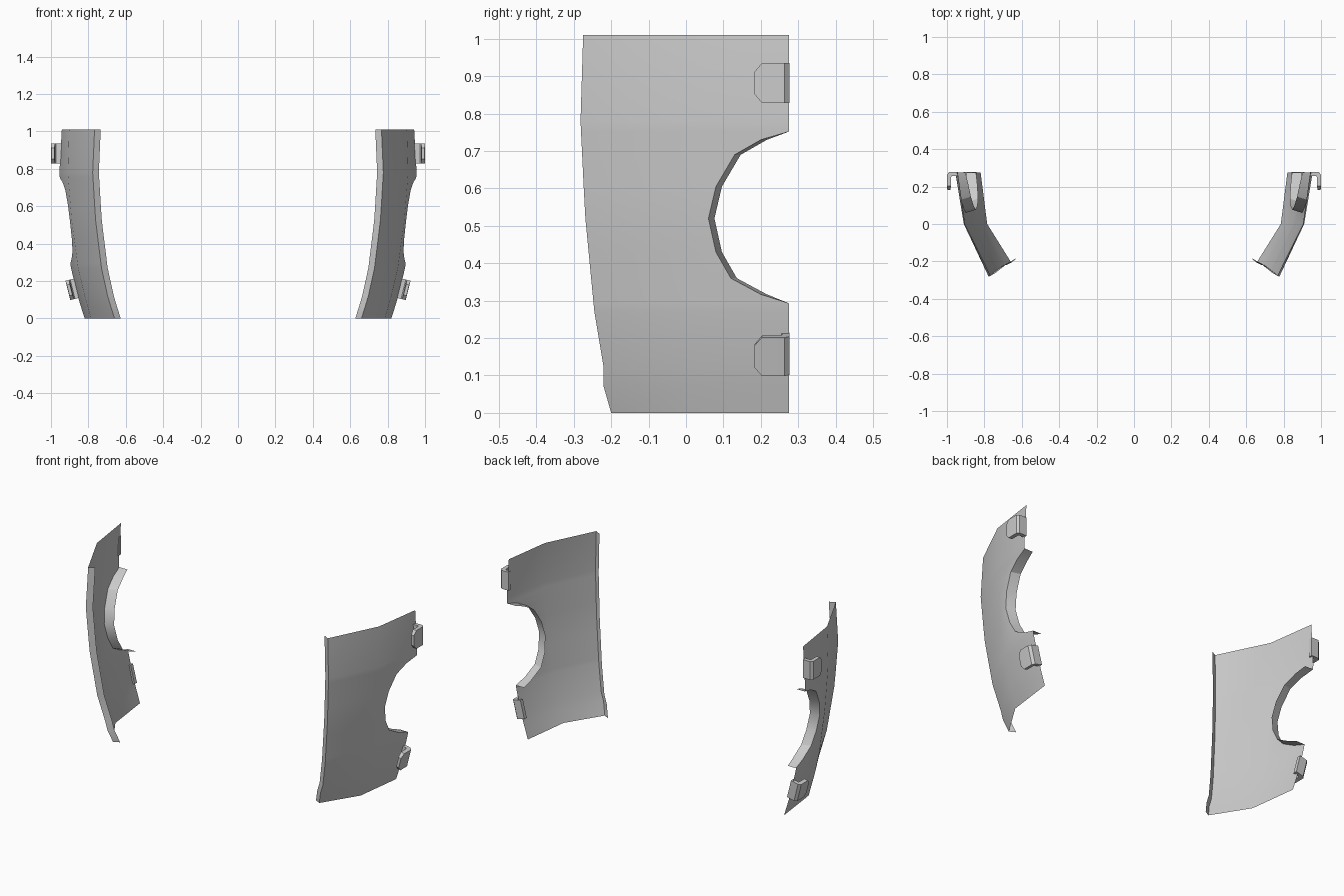
import bpy, bmesh, math
from mathutils import Matrix

if "Cube" in bpy.data.objects:
    bpy.data.objects.remove(bpy.data.objects["Cube"])

# z, back x (y=.275), mid x (y=0), front x, front y
ROWS = [
    (1.01, .942, .903, .767, -.275),
    (.78, .955, .91, .777, -.282),
    (.53, .935, .89, .762, -.27),
    (.27, .893, .855, .73, -.245),
    (.12, .857, .82, .697, -.22),
    (.07, .842, .805, .682, -.22),
    (0, .82, .785, .66, -.20),
]
# side notch: z, y
NOTCH = [(.752, .275), (.73, .2), (.69, .13), (.605, .08), (.52, .06),
         (.43, .08), (.36, .12), (.317, .2), (.293, .275)]
BACK = .275


def section(z):
    for a, b in zip(ROWS, ROWS[1:]):
        if a[0] >= z >= b[0]:
            t = (a[0] - z) / (a[0] - b[0])
            return [p + (q - p) * t for p, q in zip(a[1:], b[1:])]


def finish(bm, name):
    me = bpy.data.meshes.new(name)
    bm.to_mesh(me)
    bm.free()
    ob = bpy.data.objects.new(name, me)
    bpy.context.collection.objects.link(ob)
    bpy.ops.object.select_all(action='DESELECT')
    ob.select_set(True)
    bpy.context.view_layer.objects.active = ob
    bpy.ops.object.shade_smooth_by_angle(angle=math.radians(25))
    mod = ob.modifiers.new("mirror", 'MIRROR')
    mod.use_mirror_merge = False
    return ob


# curved side panel with turned-in front lip and notch rim
def side_panel():
    bm = bmesh.new()
    notch = dict(NOTCH)
    levels = sorted({r[0] for r in ROWS if not .293 < r[0] < .752} | set(notch), reverse=True)
    rows = []
    for z in levels:
        bx, mx, fx, fy = section(z)
        y = notch.get(z, BACK)
        ex = mx + (bx - mx) * y / BACK
        row = [bm.verts.new(p) for p in (
            (ex, y, z), (mx, 0, z), (fx, fy, z), (fx - .033, fy + .018, z))]
        rim = bm.verts.new((ex - .052, min(y + .016, BACK), z)) if z in notch else None
        rows.append((row, rim))
    for (a, ra), (b, rb) in zip(rows, rows[1:]):
        for i in range(3):
            bm.faces.new((a[i], a[i + 1], b[i + 1], b[i]))
        if ra and rb:
            bm.faces.new((ra, a[0], b[0], rb))
    return finish(bm, "side_panel")


# hooked clip: sections lofted along a bent path
def clip(name, x, z, tilt):
    bm = bmesh.new()
    stations = [((-.058, .277), (-.058, .255), .053),
                ((-.012, .277), (-.026, .257), .053),
                ((0, .264), (-.022, .250), .053),
                ((0, .203), (-.022, .203), .053),
                ((-.002, .183), (-.018, .183), .03)]
    rings = []
    for o, i, h in stations:
        rings.append([bm.verts.new(p) for p in (
            (*o, -h), (*o, h), (*i, h), (*i, -h))])
    for a, b in zip(rings, rings[1:]):
        for k in range(4):
            n = (k + 1) % 4
            bm.faces.new((a[k], a[n], b[n], b[k]))
    bm.faces.new(rings[0])
    bm.faces.new(rings[-1])
    bmesh.ops.recalc_face_normals(bm, faces=bm.faces[:])
    bm.transform(Matrix.Translation((x, 0, z)) @ Matrix.Rotation(tilt, 4, 'Y'))
    return finish(bm, name)


side_panel()
clip("upper_clip", 1.0, .882, 0)
clip("lower_clip", .91, .15, math.radians(14))
